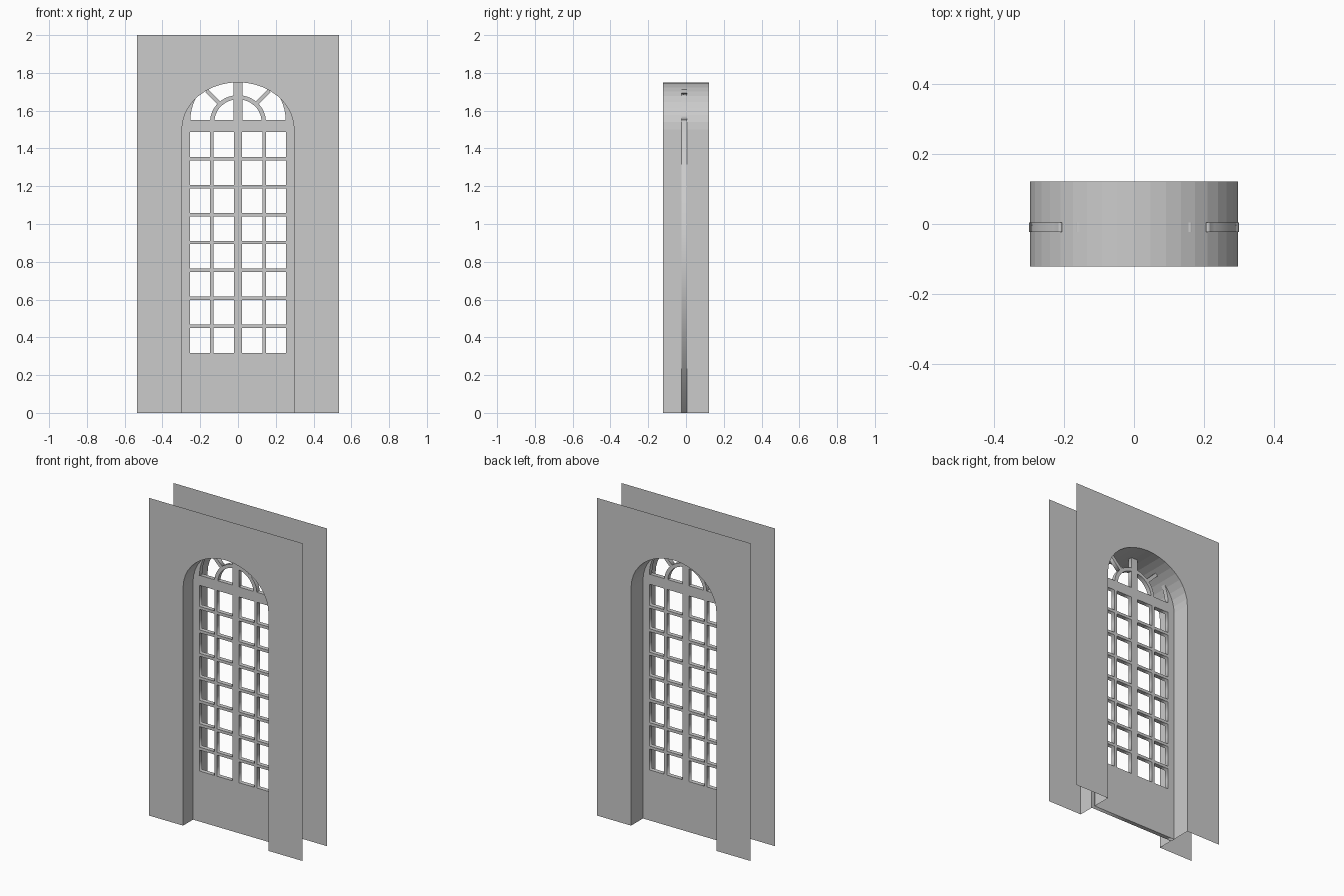
import bpy
from math import sin, cos, pi, radians

if "Cube" in bpy.data.objects:
    bpy.data.objects.remove(bpy.data.objects["Cube"])

W, D = 0.534, 0.122            # wall half width, half depth
A, SPRING, RISE = 0.297, 1.5, 0.25   # arch half width, springing, rise
Y0, Y1 = -0.023, 0.004         # door front and back


def arc(cx, cz, rx, rz, a0, a1, n):
    return [(cx + rx * cos(a0 + (a1 - a0) * i / n),
             cz + rz * sin(a0 + (a1 - a0) * i / n)) for i in range(n + 1)]


def rect(x0, x1, z0, z1):
    return [(x0, z0), (x1, z0), (x1, z1), (x0, z1)]


def mesh(name, verts, faces):
    me = bpy.data.meshes.new(name)
    me.from_pydata(verts, [], faces)
    ob = bpy.data.objects.new(name, me)
    bpy.context.collection.objects.link(ob)
    return ob


def slab(name, loops):
    """Flat outline (first loop) with holes (other loops), extruded in y."""
    cu = bpy.data.curves.new(name, 'CURVE')
    cu.dimensions, cu.fill_mode = '2D', 'BOTH'
    cu.extrude = (Y1 - Y0) / 2
    for pts in loops:
        s = cu.splines.new('POLY')
        s.points.add(len(pts) - 1)
        for p, (x, z) in zip(s.points, pts):
            p.co = (x, z, 0, 1)
        s.use_cyclic_u = True
    ob = bpy.data.objects.new(name, cu)
    bpy.context.collection.objects.link(ob)
    ob.rotation_euler = (pi / 2, 0, 0)
    ob.location.y = (Y0 + Y1) / 2
    bpy.ops.object.select_all(action='DESELECT')
    ob.select_set(True)
    bpy.context.view_layer.objects.active = ob
    bpy.ops.object.convert(target='MESH')
    return bpy.context.object


# Opening profile: jamb, arch, jamb
opening = [(A, 0)] + arc(0, SPRING, A, RISE, 0, pi, 20) + [(-A, 0)]

# Thin wall faces, front and back
outline = opening + [(-W, 0), (-W, 2), (W, 2), (W, 0)]
for name, y in (("wall_front", -D), ("wall_back", D)):
    idx = list(range(len(outline)))
    mesh(name, [(x, y, z) for x, z in outline], [idx if y > 0 else idx[::-1]])

# Reveal joining the two wall faces through the opening
n = len(opening)
mesh("arch_reveal",
     [(x, y, z) for y in (-D, D) for x, z in opening],
     [(i, i + 1, n + i + 1, n + i) for i in range(n - 1)])

# Door with a grid of panes
bars = [0.318 - 0.009] + [0.459 + 0.1477 * i for i in range(7)] + [1.487 + 0.009]
panes = []
for lo, hi in zip(bars, bars[1:]):
    for x0, x1 in ((0.022, 0.130), (0.149, 0.253)):
        panes.append(rect(x0, x1, lo + 0.009, hi - 0.009))
        panes.append(rect(-x1, -x0, lo + 0.009, hi - 0.009))
slab("door_leaf", [rect(-0.3, 0.3, 0, 1.55)] + panes)

# Fanlight centre bar and inner half ring
slab("fanlight_centre_bar", [rect(-0.023, 0.023, 1.55, 1.748)])
slab("fanlight_ring", [arc(0, 1.54, 0.148, 0.142, 0.05, pi - 0.05, 20)
                       + arc(0, 1.54, 0.125, 0.12, pi - 0.05, 0.05, 20)])

# Fanlight spokes and side frames, mirrored
c, h = cos(radians(45)), 0.011
spoke = [(c * (r + s), 1.54 + c * (r - s))
         for r, s in ((0.13, h), (0.235, h), (0.235, -h), (0.13, -h))]
side = (arc(0, SPRING, 0.303, 0.253, 0.2, 0.81, 6)
        + arc(0, 1.55, 0.252, 0.25, radians(35), 0, 6))
for label, m in (("right", 1), ("left", -1)):
    slab("fanlight_spoke_" + label, [[(m * x, z) for x, z in spoke]])
    slab("fanlight_frame_" + label, [[(m * x, z) for x, z in side]])
